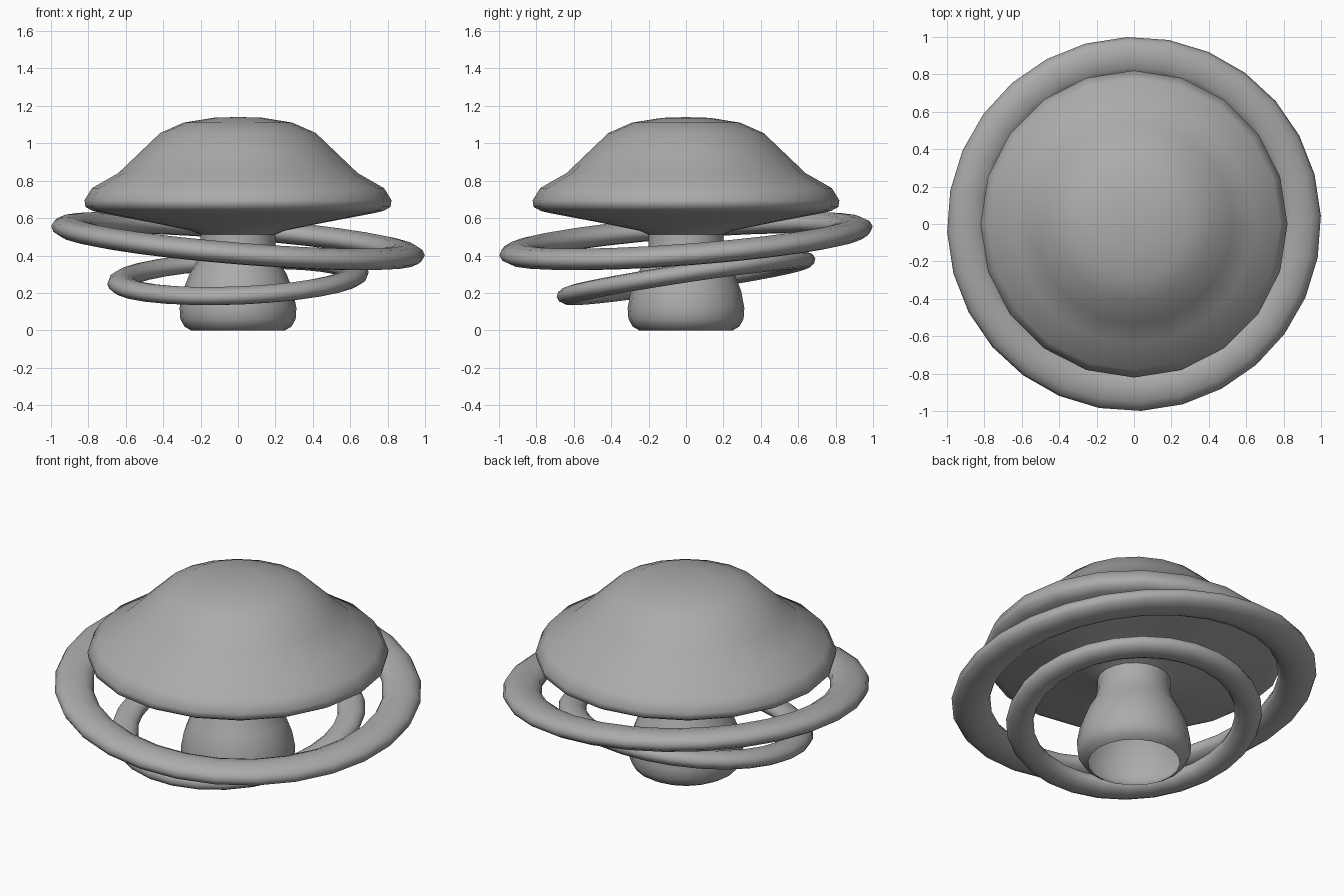
import bpy
import bmesh
from math import cos, sin, tau, radians

cube = bpy.data.objects.get("Cube")
if cube:
    bpy.data.objects.remove(cube, do_unlink=True)

grey = bpy.data.materials.new("plain_grey")
grey.use_nodes = True
grey.diffuse_color = (0.41, 0.41, 0.41, 1)
grey.node_tree.nodes["Principled BSDF"].inputs["Base Color"].default_value = (0.41, 0.41, 0.41, 1)


def lathe(name, profile, sides, closed=False, phase=0.0):
    """Revolve (radius, height) points, listed from the bottom outward and up, around z."""
    bm = bmesh.new()
    rows = []
    for r, z in profile:
        angles = [phase + tau * i / sides for i in range(sides)]
        rows.append([bm.verts.new((r * cos(a), r * sin(a), z)) for a in angles])
    pairs = list(zip(rows, rows[1:]))
    if closed:
        pairs.append((rows[-1], rows[0]))
    for low, high in pairs:
        for i in range(sides):
            j = (i + 1) % sides
            bm.faces.new((low[i], low[j], high[j], high[i]))
    bmesh.ops.remove_doubles(bm, verts=bm.verts[:], dist=0.0001)
    mesh = bpy.data.meshes.new(name)
    bm.to_mesh(mesh)
    bm.free()
    mesh.materials.append(grey)
    obj = bpy.data.objects.new(name, mesh)
    bpy.context.collection.objects.link(obj)
    bpy.ops.object.select_all(action="DESELECT")
    obj.select_set(True)
    bpy.context.view_layer.objects.active = obj
    bpy.ops.object.shade_smooth_by_angle(angle=radians(60))
    return obj


def ring(name, radius, width, height, z, tilt):
    """Flattened tube around the stem, tipped about x and y."""
    steps = 12
    section = [(radius + width * cos(tau * i / steps), height * sin(tau * i / steps))
               for i in range(steps)]
    obj = lathe(name, section, 28, closed=True, phase=radians(2.5))
    obj.location.z = z
    obj.rotation_euler = (tilt[0], tilt[1], 0)
    return obj


# Bulbous hollow stem, open at the foot
lathe("stem", [(0.25, 0), (0.285, 0.02), (0.308, 0.06), (0.312, 0.12), (0.295, 0.21),
               (0.26, 0.30), (0.22, 0.37), (0.2, 0.44), (0.2, 0.512)], 20)

# Wide cap with a rounded rim and a shallow conical underside
lathe("cap", [(0.2, 0.512), (0.25, 0.533), (0.45, 0.574), (0.74, 0.629), (0.775, 0.638),
              (0.815, 0.66), (0.82, 0.695), (0.78, 0.76), (0.64, 0.84), (0.53, 0.945),
              (0.415, 1.055), (0.29, 1.11), (0.13, 1.136), (0, 1.14)], 20)

# Two tilted rings
ring("large_ring", 0.896, 0.106, 0.058, 0.478, (0.075, 0.082))
ring("small_ring", 0.625, 0.075, 0.049, 0.28, (0.15, -0.04))
